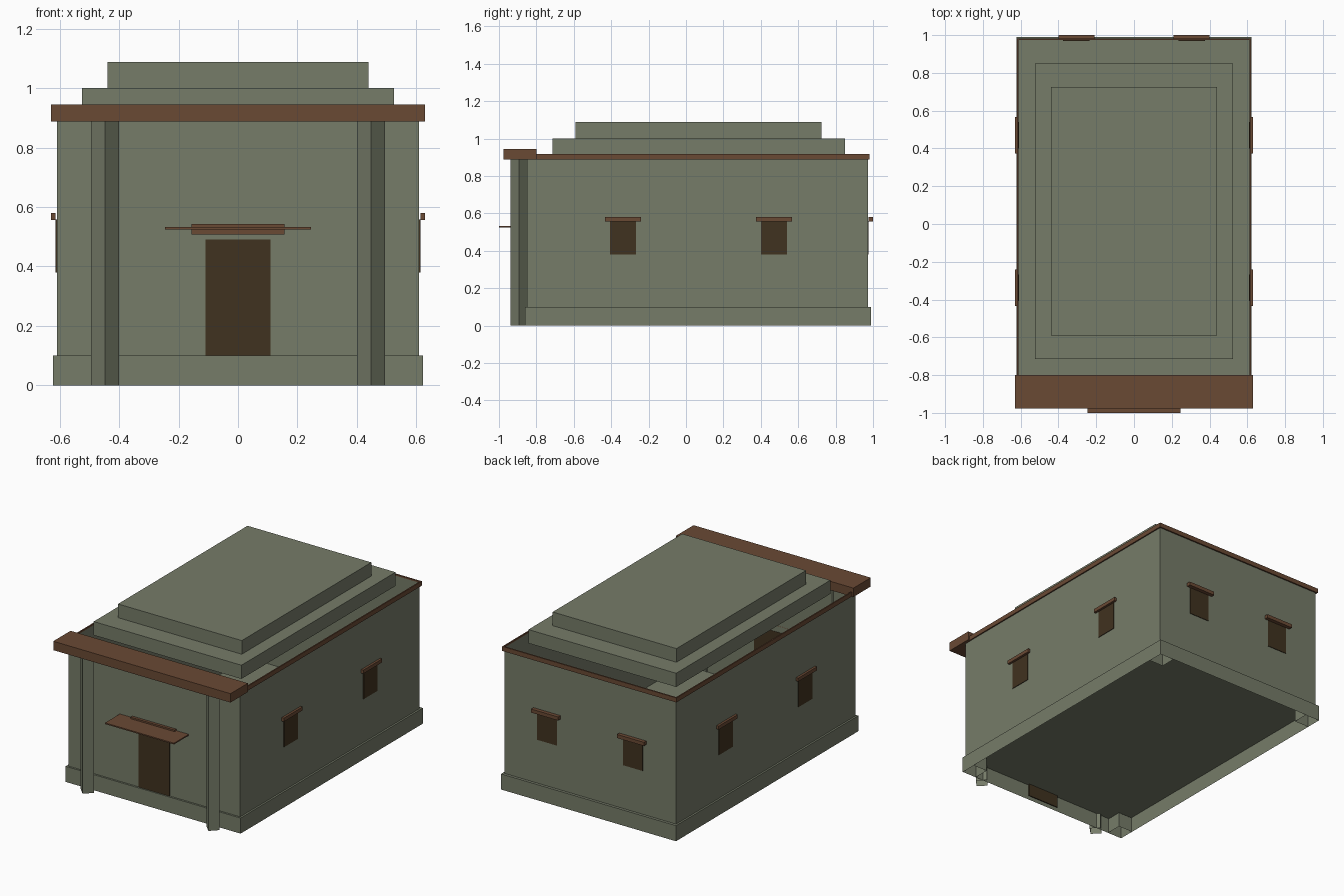
import bpy
import bmesh
import math

cube = bpy.data.objects.get("Cube")
if cube:
    bpy.data.objects.remove(cube, do_unlink=True)


def material(name, colour):
    mat = bpy.data.materials.new(name)
    mat.use_nodes = True
    mat.diffuse_color = (*colour, 1)
    mat.node_tree.nodes["Principled BSDF"].inputs["Base Color"].default_value = (*colour, 1)
    return mat


plaster = material("grey_green_plaster", (0.18, 0.20, 0.14))
timber = material("brown_timber", (0.144, 0.067, 0.034))
opening = material("dark_brown_opening", (0.051, 0.032, 0.014))


def box(name, x, y, z, mat, no_top=False, no_bottom=False):
    """Box from (min, max) ranges, optionally open at the top or bottom."""
    bm = bmesh.new()
    bmesh.ops.create_cube(bm, size=1)
    bm.normal_update()
    gone = [f for f in bm.faces
            if (no_top and f.normal.z > 0.5) or (no_bottom and f.normal.z < -0.5)]
    bmesh.ops.delete(bm, geom=gone, context="FACES")
    for v in bm.verts:
        for axis, (low, high) in enumerate((x, y, z)):
            v.co[axis] = low if v.co[axis] < 0 else high
    mesh = bpy.data.meshes.new(name)
    bm.to_mesh(mesh)
    bm.free()
    mesh.materials.append(mat)
    obj = bpy.data.objects.new(name, mesh)
    bpy.context.collection.objects.link(obj)
    return obj


def around(centre, half):
    return (centre - half, centre + half)


# Hollow building: open-bottomed plinth, open-topped walls
FRONT, BACK, SIDE, EAVE = -0.85, 0.972, 0.61, 0.888
box("plinth", (-0.622, 0.622), (-0.862, 0.99), (0, 0.1), plaster, no_bottom=True)
box("walls", (-SIDE, SIDE), (FRONT, BACK), (0.1, EAVE + 0.02), plaster,
    no_top=True, no_bottom=True)

# Stepped roof slabs
box("lower_roof_step", (-0.525, 0.525), (-0.715, 0.85), (0.912, 1.0), plaster)
box("upper_roof_step", (-0.44, 0.44), (-0.59, 0.725), (1.0, 1.088), plaster)

# Timber trim along the wall tops and the front beam
for side, label in ((-1, "right"), (1, "left")):
    xs = sorted((side * (SIDE + 0.001), side * (SIDE + 0.009)))
    box(label + "_trim", xs, (-0.8, 0.982), (EAVE, 0.917), timber)
box("back_trim", (-0.619, 0.619), (BACK + 0.001, 0.982), (EAVE, 0.917), timber)
box("front_beam", (-0.63, 0.63), (-0.976, -0.8), (EAVE, 0.945), timber)

# Diamond-section front columns and open corner footings
for side, label in ((-1, "right"), (1, "left")):
    bpy.ops.mesh.primitive_cylinder_add(
        vertices=4, radius=0.047, depth=EAVE, end_fill_type="NOTHING",
        location=(side * 0.447, -0.892, EAVE / 2))
    column = bpy.context.object
    column.name = label + "_column"
    column.data.materials.append(plaster)
    for y, end in ((-0.81, "front"), (0.938, "back")):
        box(f"{end}_{label}_footing", around(side * 0.57, 0.05), around(y, 0.05),
            (0, 0.095), plaster, no_top=True, no_bottom=True)

# Doorway with lintel and awning
box("door", (-0.11, 0.11), (FRONT - 0.004, FRONT + 0.002), (0.02, 0.49), opening)
box("door_lintel", (-0.157, 0.157), (-0.868, FRONT), (0.508, 0.543), timber)
box("door_awning", (-0.245, 0.245), (-1.0, FRONT), (0.525, 0.533), timber)

# Windows and lintels on both sides and the back
SILL, HEAD = (0.38, 0.558), (0.557, 0.58)
for side, label in ((-1, "right"), (1, "left")):
    for y, end in ((-0.337, "front"), (0.47, "back")):
        pane = sorted((side * (SIDE - 0.002), side * (SIDE + 0.004)))
        head = sorted((side * (SIDE + 0.004), side * 0.629))
        box(f"{label}_{end}_window", pane, around(y, 0.07), SILL, opening)
        box(f"{label}_{end}_window_lintel", head, around(y, 0.096), HEAD, timber)
    x = side * 0.305
    box(f"back_{label}_window", around(x, 0.07), (BACK - 0.002, BACK + 0.004), SILL, opening)
    box(f"back_{label}_window_lintel", around(x, 0.096), (BACK + 0.004, 1.0), HEAD, timber)
